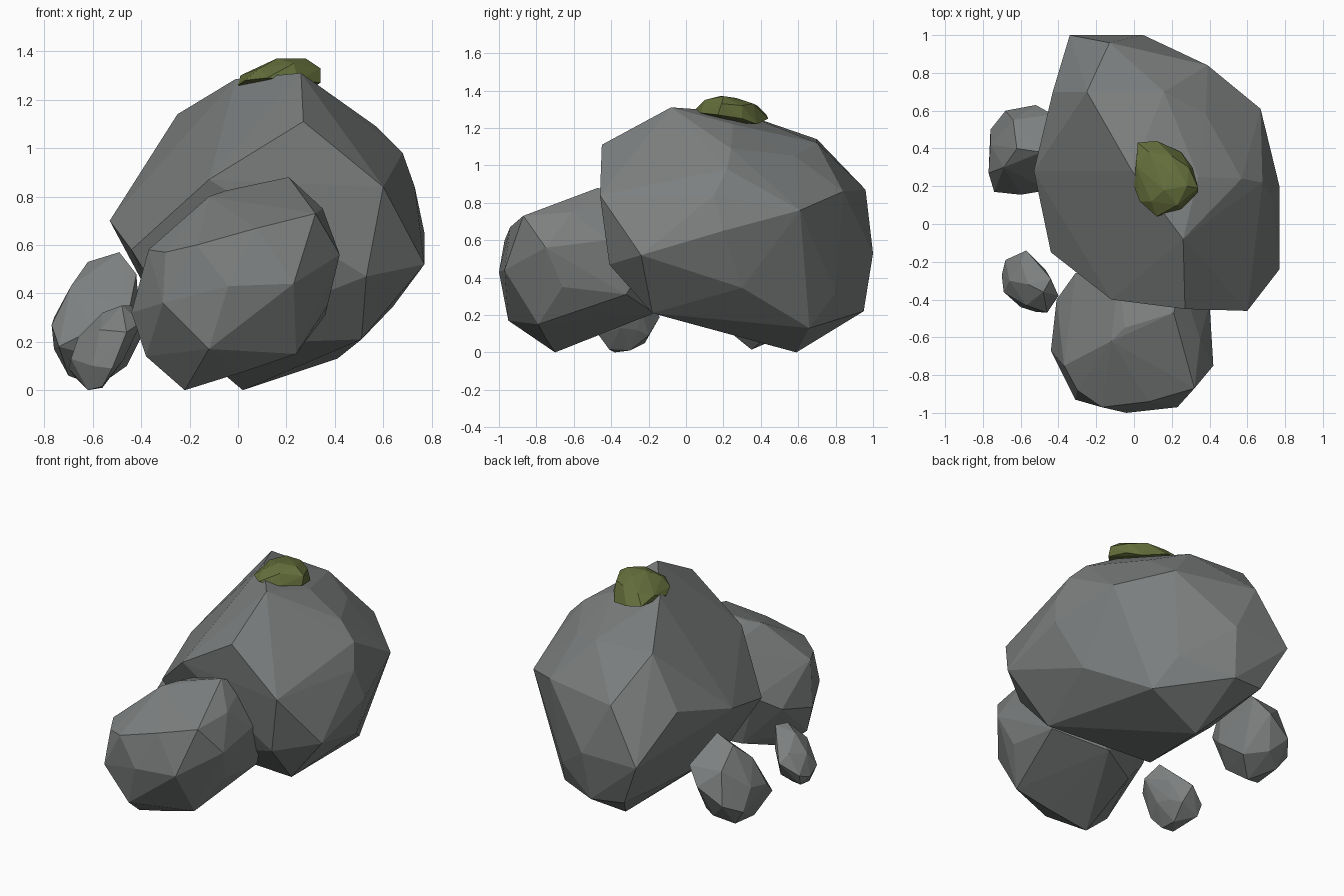
import bpy, bmesh


def material(name, rgb):
    m = bpy.data.materials.new(name)
    m.diffuse_color = (*rgb, 1.0)
    return m


def faceted_rock(name, corners, mat):
    """Flat-faced rock: the convex hull of a few corner points."""
    bm = bmesh.new()
    for c in corners:
        bm.verts.new(c)
    res = bmesh.ops.convex_hull(bm, input=bm.verts[:])
    loose = {v for v in res["geom_interior"] + res["geom_unused"]
             if isinstance(v, bmesh.types.BMVert)}
    bmesh.ops.delete(bm, geom=list(loose), context='VERTS')
    bmesh.ops.recalc_face_normals(bm, faces=bm.faces[:])
    me = bpy.data.meshes.new(name)
    bm.to_mesh(me)
    bm.free()
    me.materials.append(mat)
    ob = bpy.data.objects.new(name, me)
    bpy.context.collection.objects.link(ob)
    return ob


stone = material("stone grey", (0.205, 0.215, 0.215))
moss = material("moss green", (0.13, 0.16, 0.045))

# Large boulder at the back
faceted_rock("large_boulder", [
    # crown
    (0.26, -0.08, 1.31), (-0.01, 0.28, 1.285), (-0.25, 0.70, 1.14),
    (0.57, 0.24, 1.09), (0.38, 0.58, 1.05), (0.68, 0.22, 0.98),
    (0.16, 0.70, 1.12), (0.34, 0.25, 1.22),
    # front
    (0.27, -0.45, 1.11), (0.60, -0.46, 0.84), (-0.12, -0.40, 0.87),
    (-0.44, -0.15, 0.58), (0.53, -0.41, 0.47),
    # right
    (0.77, -0.24, 0.52), (0.77, 0.20, 0.65), (0.67, 0.61, 0.76),
    (0.73, 0.15, 0.84), (0.64, 0.30, 0.345),
    # back
    (0.39, 0.84, 0.86), (0.05, 1.0, 0.53), (-0.34, 1.0, 0.53),
    (-0.13, 0.96, 0.87), (0.02, 0.95, 0.22), (-0.20, 0.92, 0.24),
    (0.33, 0.80, 0.32),
    # left
    (-0.43, 0.70, 0.81), (-0.53, 0.28, 0.70),
    # underside
    (0.02, 0.59, 0.0), (0.41, 0.66, 0.13), (0.51, -0.18, 0.21),
    (-0.20, -0.09, 0.185), (-0.30, 0.35, 0.27),
], stone)

# Medium boulder in front
faceted_rock("medium_boulder", [
    # front
    (0.32, -0.87, 0.73), (0.42, -0.75, 0.56), (-0.04, -1.0, 0.43),
    (-0.31, -0.93, 0.36), (-0.17, -0.97, 0.60), (0.23, -0.97, 0.44),
    (0.08, -0.94, 0.67), (-0.30, -0.88, 0.57), (-0.12, -0.95, 0.17),
    # left
    (-0.38, -0.70, 0.14), (-0.44, -0.67, 0.32), (-0.37, -0.75, 0.58),
    (-0.41, -0.40, 0.40), (-0.31, -0.26, 0.50),
    # top
    (-0.12, -0.62, 0.80), (0.21, -0.47, 0.88), (0.35, -0.61, 0.75),
    (-0.05, -0.55, 0.825), (0.25, -0.30, 0.80), (-0.08, -0.25, 0.74),
    # right, back and underside
    (0.40, -0.42, 0.60), (0.36, -0.32, 0.31), (0.37, -0.66, 0.35),
    (0.33, -0.20, 0.50), (-0.22, -0.70, 0.0), (0.05, -0.17, 0.21),
    (0.24, -0.79, 0.15), (0.02, -0.75, 0.075), (-0.20, -0.29, 0.165),
], stone)

# Small stone leaning on the left side
faceted_rock("left_stone", [
    (-0.77, 0.27, 0.27), (-0.74, 0.17, 0.18), (-0.60, 0.155, 0.25),
    (-0.45, 0.18, 0.33), (-0.76, 0.50, 0.17), (-0.68, 0.60, 0.22),
    (-0.52, 0.63, 0.32), (-0.43, 0.58, 0.42), (-0.69, 0.30, 0.43),
    (-0.62, 0.40, 0.53), (-0.49, 0.38, 0.57), (-0.42, 0.30, 0.48),
    (-0.70, 0.30, 0.06), (-0.58, 0.35, 0.015), (-0.46, 0.45, 0.10),
    (-0.40, 0.30, 0.22), (-0.58, 0.55, 0.12), (-0.69, 0.48, 0.07),
    (-0.52, 0.22, 0.12), (-0.64, 0.55, 0.42), (-0.76, 0.42, 0.30),
], stone)

# Smallest pebble at the front left
faceted_rock("front_pebble", [
    (-0.70, -0.27, 0.09), (-0.68, -0.19, 0.12), (-0.57, -0.14, 0.19),
    (-0.44, -0.29, 0.35), (-0.40, -0.38, 0.28), (-0.46, -0.47, 0.24),
    (-0.60, -0.44, 0.10), (-0.69, -0.36, 0.13), (-0.66, -0.30, 0.22),
    (-0.56, -0.32, 0.32), (-0.48, -0.36, 0.35), (-0.62, -0.38, 0.0),
    (-0.56, -0.30, 0.01), (-0.47, -0.35, 0.13), (-0.54, -0.20, 0.09),
    (-0.67, -0.22, 0.05), (-0.47, -0.24, 0.23), (-0.50, -0.26, 0.12),
    (-0.57, -0.43, 0.25), (-0.60, -0.20, 0.24), (-0.52, -0.465, 0.09),
    (-0.56, -0.41, 0.015),
], stone)

# Moss cap draped on the crown
faceted_rock("moss_patch", [
    # rim
    (0.02, 0.43, 1.27), (0.12, 0.44, 1.25), (0.25, 0.38, 1.22),
    (0.31, 0.30, 1.25), (0.34, 0.17, 1.27), (0.25, 0.08, 1.28),
    (0.12, 0.04, 1.29), (0.03, 0.12, 1.28), (0.0, 0.20, 1.26),
    (0.34, 0.19, 1.33), (0.01, 0.31, 1.30),
    # top
    (0.09, 0.12, 1.33), (0.16, 0.18, 1.37), (0.28, 0.20, 1.37),
    (0.23, 0.10, 1.35), (0.20, 0.36, 1.33), (0.08, 0.38, 1.32),
    (0.20, 0.27, 1.36), (0.29, 0.30, 1.32),
    # underside
    (0.18, 0.24, 1.23),
], moss)
